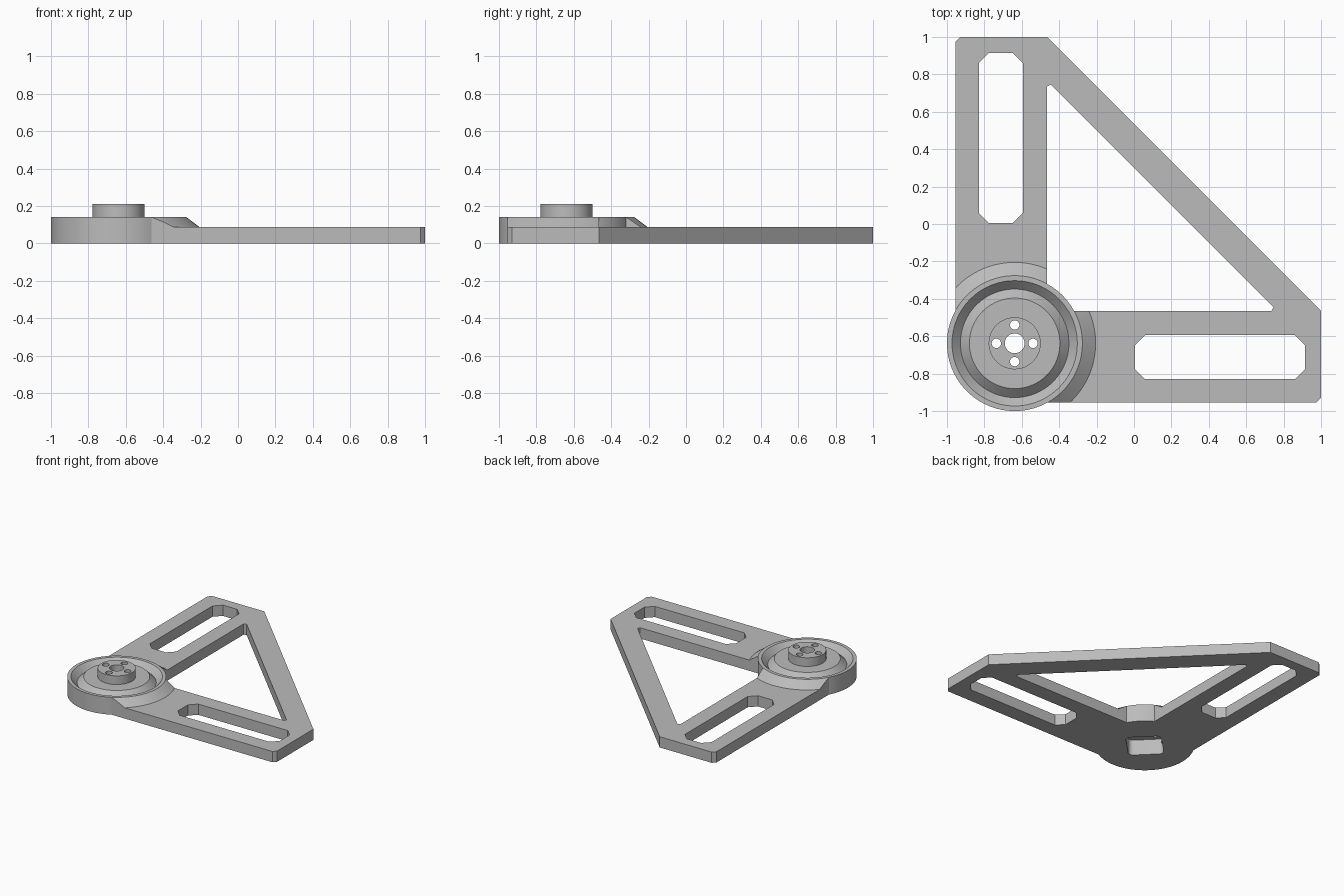
import bpy, bmesh, math
from mathutils import Matrix, Vector

old = bpy.data.objects.get("Cube")
if old:
    bpy.data.objects.remove(old, do_unlink=True)

grey = bpy.data.materials.new("plain_grey")
COLOUR = (0.5, 0.5, 0.5, 1)
grey.diffuse_color = COLOUR
grey.use_nodes = True
grey.node_tree.nodes["Principled BSDF"].inputs["Base Color"].default_value = COLOUR

C = -0.638      # hub centre, same on x and y
EDGE = -0.955   # outer edge of both arms
INNER = -0.465  # inner edge of both arms
THICK = 0.087
RIM = 0.14


def to_object(name, bm):
    bmesh.ops.recalc_face_normals(bm, faces=bm.faces[:])
    mesh = bpy.data.meshes.new(name)
    bm.to_mesh(mesh)
    bm.free()
    mesh.materials.append(grey)
    ob = bpy.data.objects.new(name, mesh)
    bpy.context.collection.objects.link(ob)
    return ob


def prism(name, points, z0, z1):
    bm = bmesh.new()
    face = bm.faces.new([bm.verts.new((x, y, z0)) for x, y in points])
    top = bmesh.ops.extrude_face_region(bm, geom=[face])["geom"]
    verts = [g for g in top if isinstance(g, bmesh.types.BMVert)]
    bmesh.ops.translate(bm, verts=verts, vec=(0, 0, z1 - z0))
    return to_object(name, bm)


def lathe(name, profile, closed=False, centre=(C, C), steps=96):
    bm = bmesh.new()
    verts = [bm.verts.new((centre[0] + r, centre[1], z)) for r, z in profile]
    edges = [bm.edges.new(pair) for pair in zip(verts, verts[1:])]
    if closed:
        edges.append(bm.edges.new((verts[-1], verts[0])))
    bmesh.ops.spin(bm, geom=verts + edges, cent=(*centre, 0), axis=(0, 0, 1),
                   angle=math.tau, steps=steps, use_duplicate=False)
    bmesh.ops.remove_doubles(bm, verts=bm.verts[:], dist=1e-5)
    return to_object(name, bm)


def boolean(ob, cutter, operation="DIFFERENCE"):
    mod = ob.modifiers.new("cut", "BOOLEAN")
    mod.operation, mod.object, mod.solver = operation, cutter, "EXACT"
    bpy.ops.object.select_all(action="DESELECT")
    bpy.context.view_layer.objects.active = ob
    ob.select_set(True)
    bpy.ops.object.modifier_apply(modifier=mod.name)


def swapped(points):
    return [(y, x) for x, y in points]


def with_mirror(half):
    # Completes an outline that is symmetric about the x = y diagonal
    return half + swapped(half)[::-1]


def hole(centre, radius):
    return lathe("cutter", [(0, 0.05), (radius, 0.05), (radius, 0.3), (0, 0.3)],
                 centre=centre, steps=32)


# Triangular frame plate
outline = with_mirror([(C, EDGE), (0.975, EDGE), (1, -0.93), (1, INNER)])
plate = prism("frame_plate", outline, 0, THICK)
opening = [(INNER, INNER)] + with_mirror([(0.735, INNER), (0.745, -0.445)])
cutters = [prism("cutter", opening, -0.1, 0.3)]

# Chamfered slot in each arm
x0, x1, y0, y1, c = 0.005, 0.915, -0.83, -0.593, 0.055
slot = [(x0 + c, y0), (x1 - c, y0), (x1, y0 + c), (x1, y1 - c),
        (x1 - c, y1), (x0 + c, y1), (x0, y1 - c), (x0, y0 + c)]
cutters += [prism("cutter", pts, -0.1, 0.3) for pts in (slot, swapped(slot))]
for cutter in cutters:
    boolean(plate, cutter)

# Sloped collar, clipped to the two arms
collar = lathe("sloped_collar", [(0.35, 0.04), (0.433, 0.04), (0.433, THICK),
                                 (0.362, RIM), (0.35, RIM)], closed=True)
area = prism("cutter", outline, -0.1, 0.3)
boolean(collar, area, "INTERSECT")
boolean(collar, cutters[0])
cutters.append(area)

# Round base with a V groove and a raised hub
disc = lathe("hub_disc", [(0, 0), (0.362, 0), (0.362, RIM), (0.335, RIM),
                          (0.29, 0.093), (0.242, RIM), (0.139, RIM),
                          (0.139, 0.21), (0, 0.21)])

# Rounded square recess underneath, turned to the diagonal
half, r = 0.13, 0.035
recess_points = []
for corner in range(4):
    turn = Matrix.Rotation(math.radians(45 + 90 * corner), 2)
    for step in range(7):
        a = math.radians(15 * step)
        p = turn @ Vector((half - r + r * math.cos(a), half - r + r * math.sin(a)))
        recess_points.append((C + p.x, C + p.y))
recess = prism("cutter", recess_points, -0.1, 0.125)
boolean(plate, recess)
boolean(disc, recess)
cutters.append(recess)

# Shaft hole and four screw holes
holes = [hole((C, C), 0.053)]
for i in range(4):
    a = i * math.pi / 2
    holes.append(hole((C + 0.098 * math.cos(a), C + 0.098 * math.sin(a)), 0.025))
for cutter in holes:
    boolean(disc, cutter)

for cutter in cutters + holes:
    bpy.data.objects.remove(cutter, do_unlink=True)

# Smooth round walls, keep edges sharp
for ob in (plate, collar, disc):
    bpy.ops.object.select_all(action="DESELECT")
    bpy.context.view_layer.objects.active = ob
    ob.select_set(True)
    bpy.ops.object.shade_smooth_by_angle(angle=math.radians(25))
